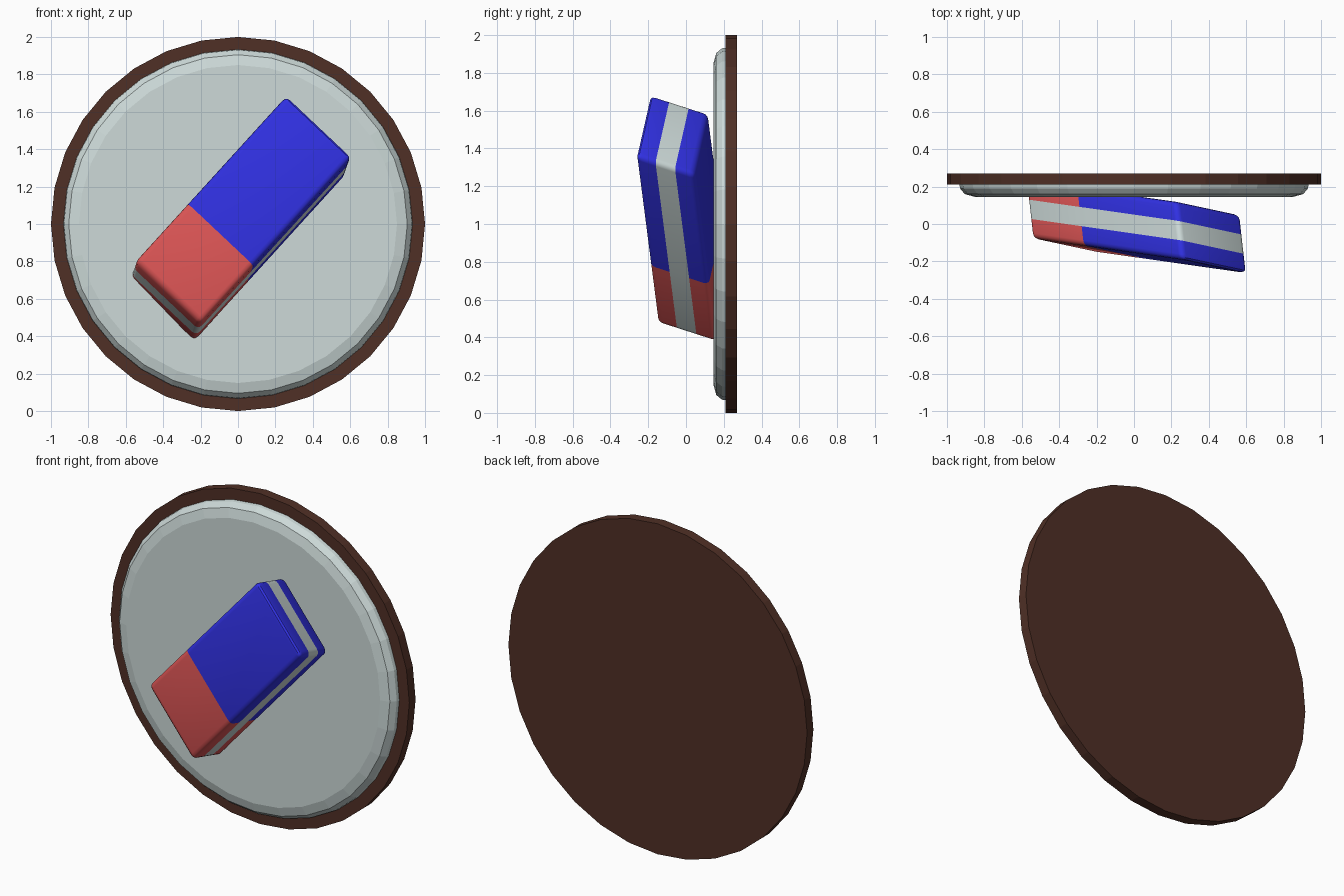
import bpy, bmesh, math
from mathutils import Matrix, Vector

cube = bpy.data.objects.get("Cube")
if cube:
    bpy.data.objects.remove(cube, do_unlink=True)


def material(name, rgb):
    mat = bpy.data.materials.new(name)
    mat.use_nodes = True
    mat.diffuse_color = (*rgb, 1)
    mat.node_tree.nodes["Principled BSDF"].inputs["Base Color"].default_value = (*rgb, 1)
    return mat


brown = material("dark brown", (0.08, 0.029, 0.019))
white = material("pale grey", (0.61, 0.70, 0.69))
blue = material("blue", (0.03, 0.03, 0.76))
red = material("red", (0.75, 0.095, 0.095))


def add_object(name, bm, mats):
    bmesh.ops.recalc_face_normals(bm, faces=bm.faces)
    mesh = bpy.data.meshes.new(name)
    bm.to_mesh(mesh)
    bm.free()
    for mat in mats:
        mesh.materials.append(mat)
    obj = bpy.data.objects.new(name, mesh)
    bpy.context.collection.objects.link(obj)
    return obj


def lathe(name, profile, mat, sides=32):
    """Closed disc from (radius, y) points, turned about the y axis."""
    bm = bmesh.new()
    rings = []
    for r, y in profile:
        angles = [math.tau * i / sides for i in range(sides)]
        rings.append([bm.verts.new((r * math.sin(a), y, 1 + r * math.cos(a))) for a in angles])
    for a, b in zip(rings, rings[1:]):
        for i in range(sides):
            j = (i + 1) % sides
            bm.faces.new((a[i], a[j], b[j], b[i]))
    bm.faces.new(rings[0])
    bm.faces.new(rings[-1])
    return add_object(name, bm, [mat])


# Round backing and the padded face in front of it
lathe("backing_disc", [(1, 0.27), (1, 0.21)], brown)
lathe("face_disc", [(0.935, 0.22), (0.93, 0.19), (0.905, 0.16), (0.85, 0.145)], white)

# Slanted eraser block: length, width and depth directions
length = Vector((0.81, -0.115, 0.89))
width = Vector((0.35, -0.075, -0.33))
depth = Vector((-0.035, 0.31, -0.10))
size = Vector((length.length, width.length, depth.length))
bm = bmesh.new()
bmesh.ops.create_cube(bm, size=1, matrix=Matrix.Diagonal((*size, 1)))
bmesh.ops.bevel(bm, geom=bm.edges[:], offset=0.03, segments=3, profile=0.5, affect='EDGES')

# Cut the block where its colours change
split = -0.152 * size.x
layer = size.z / 6
for point, normal in (((split, 0, 0), (1, 0, 0)),
                      ((0, 0, layer), (0, 0, 1)),
                      ((0, 0, -layer), (0, 0, 1))):
    bmesh.ops.bisect_plane(bm, geom=bm.verts[:] + bm.edges[:] + bm.faces[:],
                           plane_co=point, plane_no=normal)
for face in bm.faces:
    c = face.calc_center_median()
    face.material_index = 0 if abs(c.z) < layer else (1 if c.x > split else 2)

# Shear and tilt the block into place
axes = Matrix((length.normalized(), width.normalized(), depth.normalized())).transposed()
bm.transform(Matrix.Translation((0.0125, -0.015, 1.03)) @ axes.to_4x4())
eraser = add_object("eraser", bm, [white, blue, red])
bpy.context.view_layer.objects.active = eraser
eraser.select_set(True)
bpy.ops.object.shade_smooth_by_angle(angle=math.radians(35))
